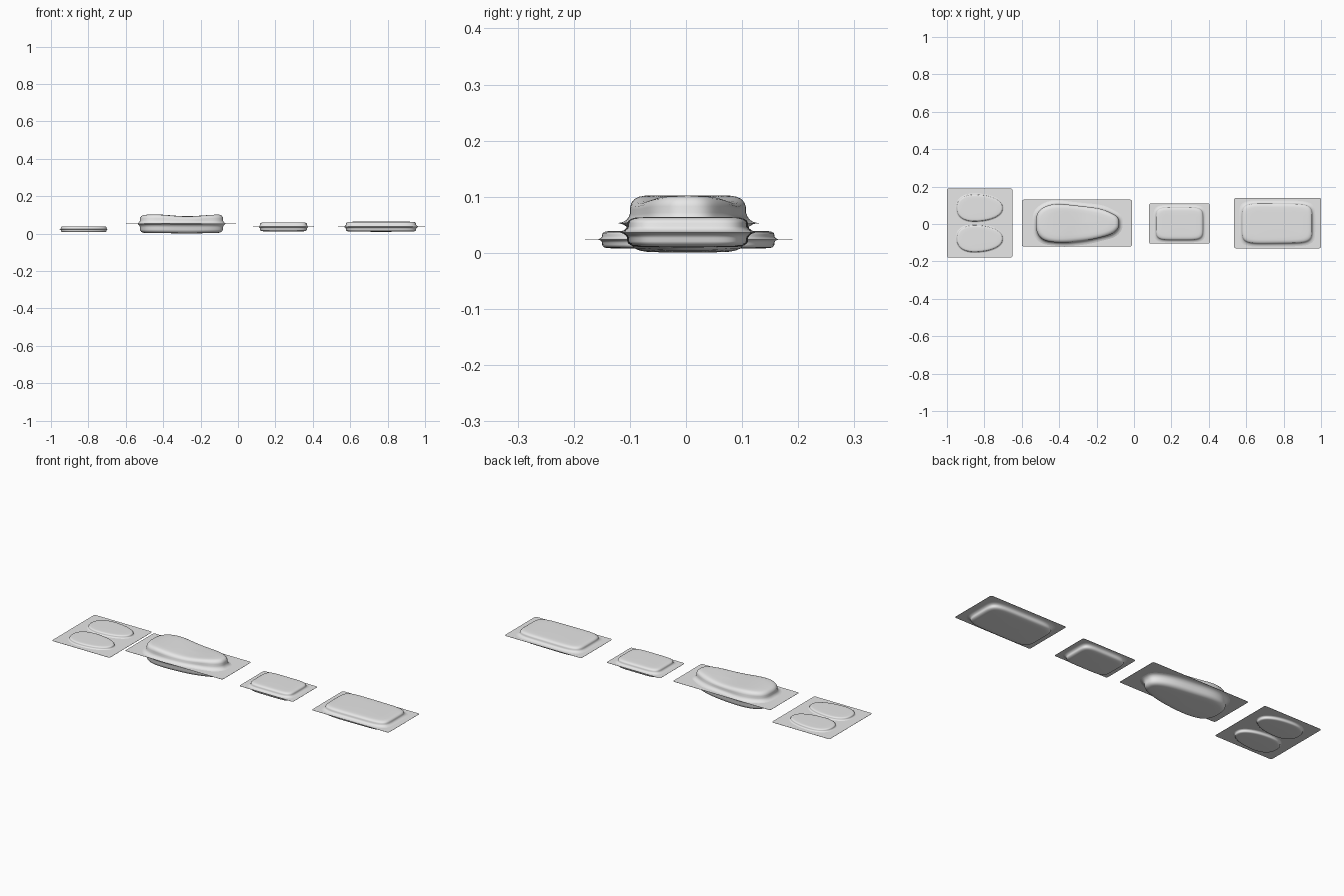
import bpy, bmesh
from math import sin, cos, pi, copysign

cube = bpy.data.objects.get("Cube")
if cube:
    bpy.data.objects.remove(cube, do_unlink=True)

grey = bpy.data.materials.new("light grey film")
grey.use_nodes = True
colour = (0.8, 0.8, 0.8, 1)
grey.diffuse_color = colour
grey.node_tree.nodes["Principled BSDF"].inputs["Base Color"].default_value = colour

SEGMENTS = 112
# Blister section: outward offset in units of flare width, height fraction
SECTION = [(1, 0), (0.6, 0.04), (0.3, 0.12), (0.1, 0.25), (0, 0.38), (0, 0.6),
           (-0.1, 0.75), (-0.35, 0.88), (-0.7, 0.95), (-1.1, 0.98)]


def finish(bm, name):
    bmesh.ops.recalc_face_normals(bm, faces=bm.faces)
    mesh = bpy.data.meshes.new(name)
    bm.to_mesh(mesh)
    bm.free()
    mesh.materials.append(grey)
    obj = bpy.data.objects.new(name, mesh)
    bpy.context.collection.objects.link(obj)
    bpy.ops.object.select_all(action="DESELECT")
    obj.select_set(True)
    bpy.context.view_layer.objects.active = obj
    bpy.ops.object.shade_smooth_by_angle(angle=pi / 4)


def sheet(name, x0, x1, y0, y1, z):
    """Thin flat film with small rounded corners."""
    r, thick = 0.01, 0.001
    bm = bmesh.new()
    loop = []
    corners = [(x1 - r, y1 - r), (x0 + r, y1 - r), (x0 + r, y0 + r), (x1 - r, y0 + r)]
    for q, (cx, cy) in enumerate(corners):
        for k in range(5):
            a = (q + k / 4) * pi / 2
            loop.append(bm.verts.new((cx + r * cos(a), cy + r * sin(a), z - thick / 2)))
    face = bm.faces.new(loop)
    side = bmesh.ops.extrude_face_region(bm, geom=[face])["geom"]
    for v in side:
        if isinstance(v, bmesh.types.BMVert):
            v.co.z += thick
    finish(bm, name)


def blister(name, centre, size, z, height, power, taper=0, flare=0.02, wave=0):
    """Rounded bulge rising (or hanging, if height < 0) from the film."""
    bm = bmesh.new()
    (cx, cy), (a, b) = centre, size
    rings = [(flare * o, h, 1) for o, h in SECTION]
    rings += [(-1.1 * flare, 0.98 + 0.02 * (1 - s * s), s) for s in (0.8, 0.55, 0.3, 0.1)]

    def lift(x, h):
        return z + height * h + wave * h * cos(2 * pi * (x + 0.45) / 0.36)

    previous = None
    for offset, h, s in rings:
        ring = []
        for i in range(SEGMENTS):
            t = 2 * pi * i / SEGMENTS
            u = copysign(abs(cos(t)) ** (2 / power), cos(t))
            v = copysign(abs(sin(t)) ** (2 / power), sin(t))
            ripple = wave * 0.5 * sin(7 * t) * (1 - h)
            x = cx + u * s * (a + offset)
            y = cy + v * s * (b * (1 - taper * u) + offset + ripple)
            ring.append(bm.verts.new((x, y, lift(x, h))))
        if previous:
            for i in range(SEGMENTS):
                j = (i + 1) % SEGMENTS
                bm.faces.new((previous[i], previous[j], ring[j], ring[i]))
        previous = ring
    bm.faces.new(previous)
    finish(bm, name)


def pair(name, centre, size, z, top, bottom, power, taper=0, flare=0.02, wave=0):
    blister(name + "_top", centre, size, z, top - z, power, taper, flare, wave)
    blister(name + "_bottom", centre, size, z, bottom - z, power, taper, flare, wave * 0.3)


# Film with two oval lobes
sheet("double_film", -1, -0.65, -0.18, 0.19, 0.024)
for side, y in (("back", 0.086), ("front", -0.078)):
    pair(side + "_oval", (-0.825, y), (0.122, 0.07), 0.024, 0.039, 0.008, 2.3, 0.15, 0.01)

# Film with the large tapered lump
sheet("large_film", -0.6, -0.01, -0.12, 0.13, 0.053)
pair("large_lump", (-0.302, 0.003), (0.222, 0.096), 0.053, 0.098, 0.002, 2.8, 0.26, 0.022, 0.005)

# Film with the small block
sheet("small_film", 0.08, 0.405, -0.105, 0.11, 0.037)
pair("small_block", (0.243, 0.002), (0.126, 0.087), 0.037, 0.06, 0.012, 5.5, 0, 0.017)

# Film with the wide block
sheet("wide_film", 0.535, 1, -0.13, 0.14, 0.037)
pair("wide_block", (0.765, 0.003), (0.188, 0.107), 0.037, 0.064, 0.01, 5.5, 0.02, 0.02)
